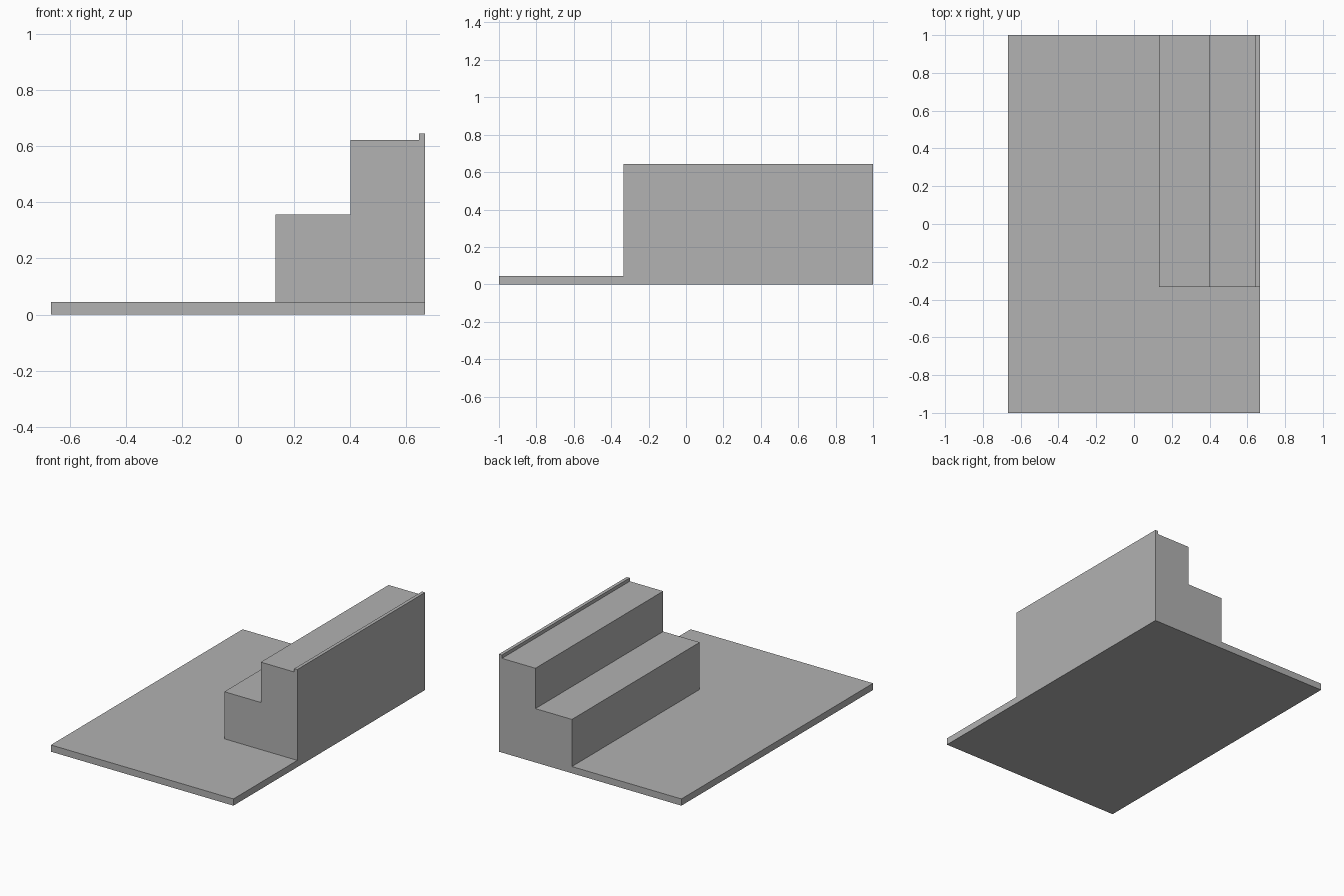
import bpy
import bmesh

cube = bpy.data.objects.get("Cube")
if cube:
    bpy.data.objects.remove(cube, do_unlink=True)

# Single flat grey
GREY = (0.445, 0.445, 0.445, 1.0)
grey = bpy.data.materials.new("plain grey")
grey.use_nodes = True
grey.diffuse_color = GREY
for node in grey.node_tree.nodes:
    if node.type == "BSDF_PRINCIPLED":
        node.inputs["Base Color"].default_value = GREY


def extrude_profile(name, profile, y_front, y_back):
    """Extrude an (x, z) outline along y into a solid."""
    bm = bmesh.new()
    face = bm.faces.new([bm.verts.new((x, y_front, z)) for x, z in profile])
    result = bmesh.ops.extrude_face_region(bm, geom=[face])
    moved = [v for v in result["geom"] if isinstance(v, bmesh.types.BMVert)]
    bmesh.ops.translate(bm, verts=moved, vec=(0, y_back - y_front, 0))
    bmesh.ops.recalc_face_normals(bm, faces=bm.faces)
    mesh = bpy.data.meshes.new(name)
    bm.to_mesh(mesh)
    bm.free()
    mesh.materials.append(grey)
    obj = bpy.data.objects.new(name, mesh)
    bpy.context.collection.objects.link(obj)
    return obj


HALF_WIDTH = 0.6667
SLAB_TOP = 0.0444

# Ground slab
extrude_profile("floor_slab", [
    (-HALF_WIDTH, 0), (HALF_WIDTH, 0),
    (HALF_WIDTH, SLAB_TOP), (-HALF_WIDTH, SLAB_TOP)], -1, 1)

# Two tall steps with a thin raised lip along the outer edge
extrude_profile("stepped_stand", [
    (0.1333, SLAB_TOP), (HALF_WIDTH, SLAB_TOP),
    (HALF_WIDTH, 0.6444), (0.6444, 0.6444), (0.6444, 0.6222),
    (0.4, 0.6222), (0.4, 0.3556), (0.1333, 0.3556)], -0.3333, 1)
